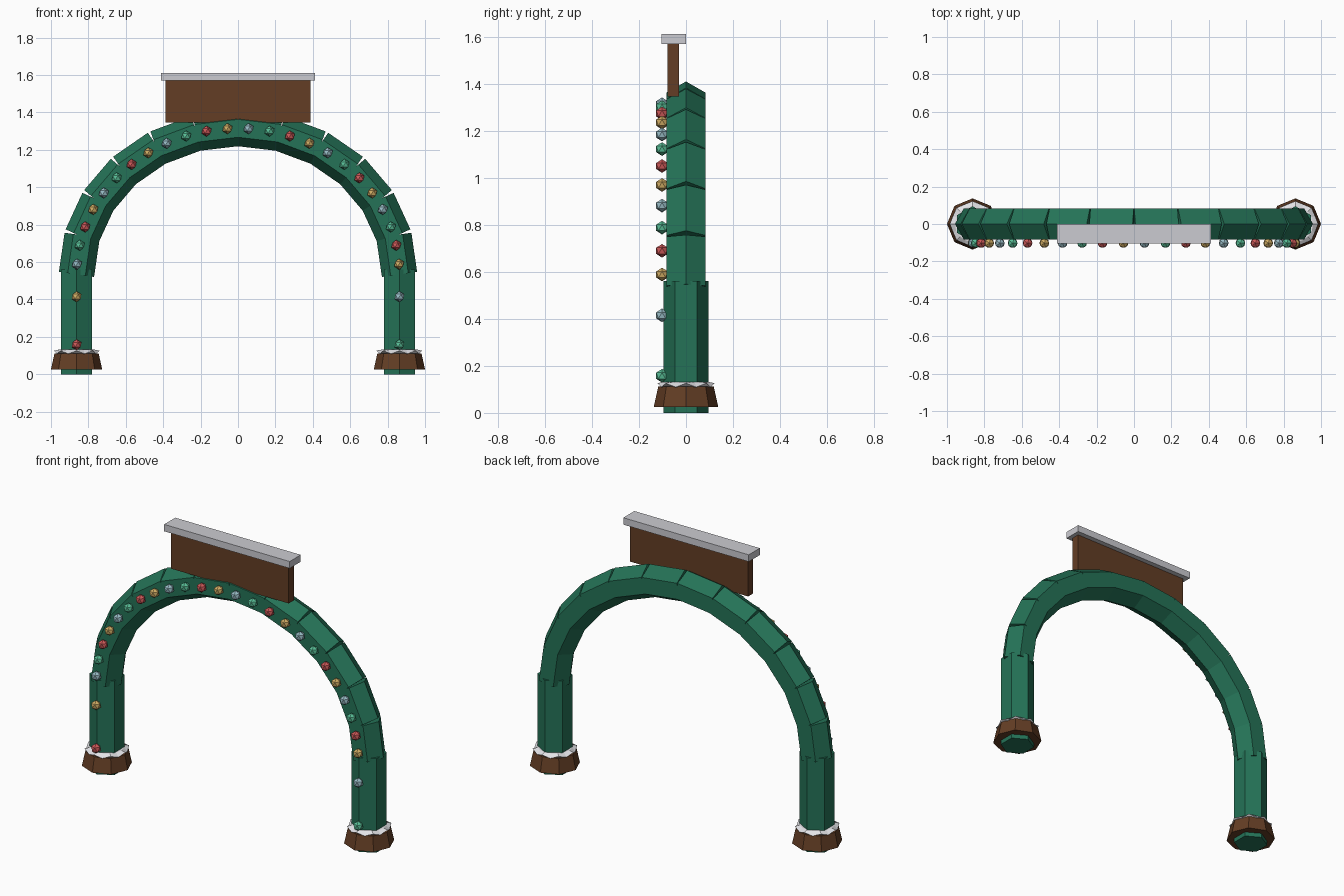
import bpy, bmesh, math
from mathutils import Vector, Matrix

cube = bpy.data.objects.get("Cube")
if cube:
    bpy.data.objects.remove(cube, do_unlink=True)


def material(name, rgb):
    m = bpy.data.materials.new(name)
    m.use_nodes = True
    m.diffuse_color = (*rgb, 1)
    m.node_tree.nodes["Principled BSDF"].inputs["Base Color"].default_value = (*rgb, 1)
    return m


GREEN = material("pine green", (0.018, 0.17, 0.095))
BROWN = material("wood brown", (0.125, 0.047, 0.018))
SNOW = material("snow white", (0.78, 0.78, 0.81))
CAP = material("frost grey", (0.60, 0.60, 0.64))
BULBS = [material("bulb red", (0.62, 0.10, 0.10)),
         material("bulb yellow", (0.64, 0.42, 0.13)),
         material("bulb blue", (0.32, 0.51, 0.57)),
         material("bulb green", (0.10, 0.52, 0.31))]

SPAN, RISE, SPRING = 0.863, 0.777, 0.538   # arch centre line
TUBE = 0.095                               # hexagonal tube radius
X, Y, Z = Vector((1, 0, 0)), Vector((0, 1, 0)), Vector((0, 0, 1))


def finish(name, bm, mat):
    bmesh.ops.recalc_face_normals(bm, faces=bm.faces)
    me = bpy.data.meshes.new(name)
    bm.to_mesh(me)
    bm.free()
    me.materials.append(mat)
    obj = bpy.data.objects.new(name, me)
    bpy.context.collection.objects.link(obj)
    return obj


def ring(center, radius, sides, u=X, v=Y):
    """Regular polygon whose first corner points along u."""
    steps = [math.tau * i / sides for i in range(sides)]
    return [center + radius * (u * math.cos(a) + v * math.sin(a)) for a in steps]


def loft(name, rings, mat):
    """Bridge matching rings and close both ends."""
    bm = bmesh.new()
    loops = [[bm.verts.new(p) for p in r] for r in rings]
    n = len(loops[0])
    for a, b in zip(loops, loops[1:]):
        for i in range(n):
            j = (i + 1) % n
            bm.faces.new((a[i], a[j], b[j], b[i]))
    bm.faces.new(loops[0])
    bm.faces.new(loops[-1])
    return finish(name, bm, mat)


def box(name, low, high, mat):
    low, high = Vector(low), Vector(high)
    bm = bmesh.new()
    bmesh.ops.create_cube(bm, size=1, matrix=Matrix.Translation((low + high) / 2)
                          @ Matrix.Diagonal((*(high - low), 1)))
    return finish(name, bm, mat)


def arch_point(degrees):
    a = math.radians(degrees)
    return Vector((-SPAN * math.cos(a), 0, SPRING + RISE * math.sin(a)))


# Posts with wooden planters and a snow rim
for side, sx in (("left", 1), ("right", -1)):
    foot = X * SPAN * sx
    loft(side + "_post", [ring(foot + Z * h, TUBE, 6, Y, -X) for h in (0, 0.56)], GREEN)
    loft(side + "_planter", [ring(foot + Z * 0.026, 0.137, 8),
                             ring(foot + Z * 0.112, 0.118, 8)], BROWN)
    rim = ring(foot + Z * 0.114, 0.122, 16)
    for i, p in enumerate(rim):
        if i % 2:
            p.z -= 0.004
            p.xy = foot.xy + (p.xy - foot.xy) * 0.93
        else:
            p.z += 0.012
    inner = ring(foot + Z * 0.132, 0.095, 16)
    loft(side + "_snow_rim", [ring(foot + Z * 0.1, 0.09, 16), rim, inner], SNOW)

# Arch of straight hexagonal segments, ridge outward
SEGMENTS = 12
for i in range(SEGMENTS):
    a, b = (arch_point(180 * k / SEGMENTS) for k in (i, i + 1))
    along = (b - a).normalized()
    out = Y.cross(along) * -1
    extra = along * 0.004
    loft(f"arch_segment_{i + 1}", [ring(a - extra, TUBE, 6, out, Y),
                                   ring(b + extra, TUBE, 6, out, Y)], GREEN)

# Sign board and its frosted cap
box("sign_board", (-0.388, -0.078, 1.345), (0.388, -0.03, 1.572), BROWN)
box("sign_cap", (-0.413, -0.104, 1.57), (0.413, 0, 1.611), CAP)

# String of bulbs up one post, over the arch and down the other
ARCH_BULBS = 24
post_heights = (0.158, 0.415)
spots = [Vector((-SPAN, 0, h)) for h in post_heights]
spots += [arch_point(180 * (i + 0.5) / ARCH_BULBS) for i in range(ARCH_BULBS)]
spots += [Vector((SPAN, 0, h)) for h in reversed(post_heights)]
for i, p in enumerate(spots):
    bm = bmesh.new()
    bmesh.ops.create_icosphere(bm, subdivisions=1, radius=0.029,
                               matrix=Matrix.Translation(p - Y * 0.102))
    finish(f"bulb_{i + 1}", bm, BULBS[i % 4])
